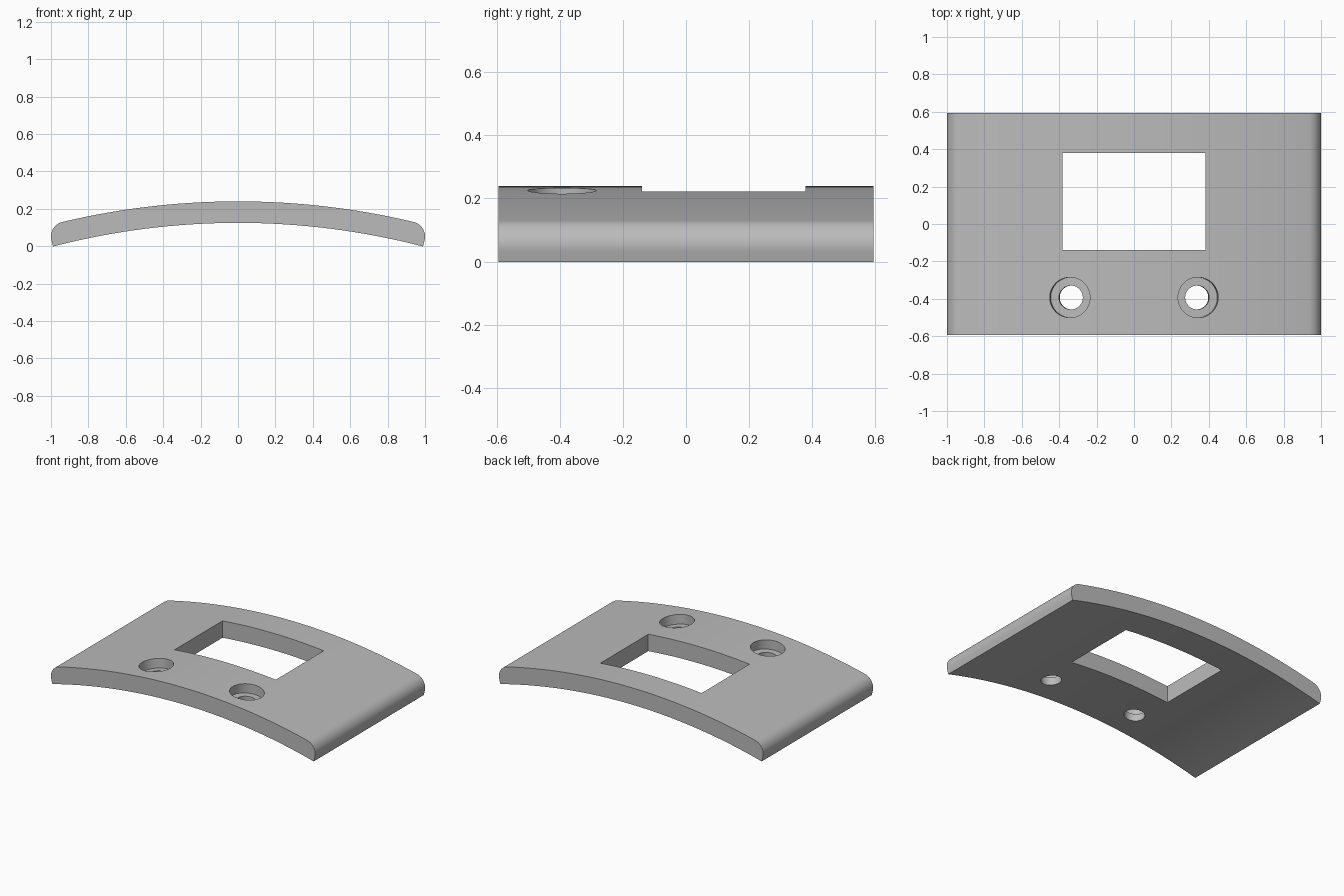
import bpy, bmesh
from math import sin, cos, asin, pi
from mathutils import Vector, Matrix

if "Cube" in bpy.data.objects:
    bpy.data.objects.remove(bpy.data.objects["Cube"])

R_IN, R_OUT, FILLET = 3.94, 4.055, 0.08
CENTRE_Z = 0.125 - R_IN
HALF_DEPTH = 0.594
END = asin(0.989 / R_IN)                        # angle of the radial end faces
TANGENT = END - asin(FILLET / (R_OUT - FILLET))  # where the end rounding starts


def polar(radius, angle):
    return Vector((radius * sin(angle), 0, CENTRE_Z + radius * cos(angle)))


def make_object(name, bm):
    bmesh.ops.recalc_face_normals(bm, faces=bm.faces)
    mesh = bpy.data.meshes.new(name)
    bm.to_mesh(mesh)
    bm.free()
    obj = bpy.data.objects.new(name, mesh)
    bpy.context.collection.objects.link(obj)
    return obj


def cut(target, cutter):
    cutter.hide_render = True
    mod = target.modifiers.new("cut", "BOOLEAN")
    mod.operation, mod.solver, mod.object = "DIFFERENCE", "EXACT", cutter
    bpy.context.view_layer.objects.active = target
    bpy.ops.object.modifier_apply(modifier=mod.name)
    bpy.data.objects.remove(cutter)


def cylinder_cutter(name, radius, low, high, angle, y):
    # Cylinder along a radius of the arched plate
    bm = bmesh.new()
    bmesh.ops.create_cone(bm, cap_ends=True, segments=48, radius1=radius,
                          radius2=radius, depth=high - low)
    middle = polar((low + high) / 2, angle) + Vector((0, y, 0))
    bm.transform(Matrix.Translation(middle) @ Matrix.Rotation(angle, 4, "Y"))
    return make_object(name, bm)


# Arched plate: right-hand half of the section, mirrored, then extruded
STEPS = 16
outer = [polar(R_OUT, TANGENT * i / STEPS) for i in range(STEPS)]
hub = polar(R_OUT - FILLET, TANGENT)
for i in range(13):
    a = TANGENT + (END - TANGENT + pi / 2) * i / 12
    outer.append(hub + FILLET * Vector((sin(a), 0, cos(a))))
inner = [polar(R_IN, END * i / STEPS) for i in range(STEPS, -1, -1)]
half = outer + inner
mirrored = [Vector((-p.x, 0, p.z)) for p in reversed(half[1:-1])]

bm = bmesh.new()
face = bm.faces.new([bm.verts.new(p - Vector((0, HALF_DEPTH, 0))) for p in half + mirrored])
ext = bmesh.ops.extrude_face_region(bm, geom=[face])
bmesh.ops.translate(bm, vec=(0, 2 * HALF_DEPTH, 0),
                    verts=[g for g in ext["geom"] if isinstance(g, bmesh.types.BMVert)])
plate = make_object("arched_plate", bm)

# Rectangular window
bm = bmesh.new()
bmesh.ops.create_cube(bm, size=1)
bm.transform(Matrix.Translation((0, 0.12, 0.15)) @ Matrix.Diagonal((0.766, 0.518, 1, 1)))
cut(plate, make_object("window_cutter", bm))

# Counterbored screw holes
for side in (-1, 1):
    angle = side * asin(0.343 / R_OUT)
    cut(plate, cylinder_cutter("bore_cutter", 0.108, R_OUT - 0.065, R_OUT + 0.1, angle, -0.393))
    cut(plate, cylinder_cutter("screw_cutter", 0.064, R_IN - 0.1, R_OUT + 0.1, angle, -0.393))

# Single grey material
grey = bpy.data.materials.new("grey")
grey.use_nodes = True
colour = (0.5, 0.5, 0.5, 1)
grey.diffuse_color = colour
grey.node_tree.nodes["Principled BSDF"].inputs["Base Color"].default_value = colour
plate.data.materials.clear()
plate.data.materials.append(grey)
for p in plate.data.polygons:
    p.material_index = 0

bpy.ops.object.select_all(action="DESELECT")
plate.select_set(True)
bpy.context.view_layer.objects.active = plate
bpy.ops.object.shade_smooth_by_angle(angle=0.5)
